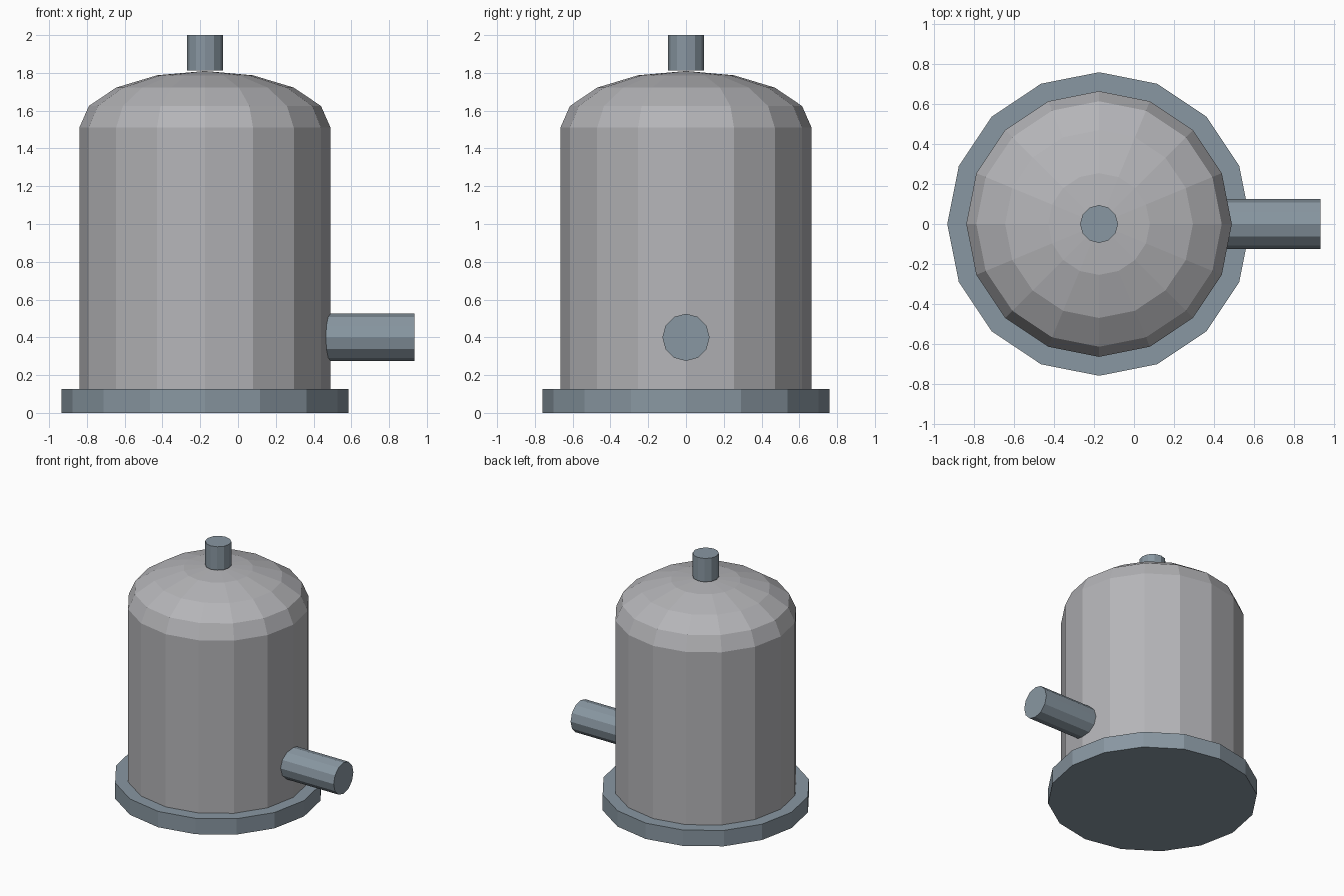
import bpy, bmesh, math
from mathutils import Matrix

if "Cube" in bpy.data.objects:
    bpy.data.objects.remove(bpy.data.objects["Cube"])

CX = -0.175  # vertical axis of the tank


def material(name, rgb):
    m = bpy.data.materials.new(name)
    m.diffuse_color = (*rgb, 1.0)
    m.use_nodes = True
    m.node_tree.nodes["Principled BSDF"].inputs["Base Color"].default_value = m.diffuse_color
    return m


GREY = material("light_grey_metal", (0.46, 0.46, 0.48))
BLUE = material("blue_grey_metal", (0.25, 0.31, 0.36))


def lathe(name, profile, sides, mat, matrix):
    """Revolve (radius, height) points around z; zero radius makes a tip, open ends are capped."""
    bm = bmesh.new()
    rings = []
    for r, z in profile:
        if r == 0:
            rings.append([bm.verts.new((0, 0, z))] * sides)
        else:
            rings.append([bm.verts.new((r * math.cos(math.tau * i / sides),
                                        r * math.sin(math.tau * i / sides), z))
                          for i in range(sides)])
    for a, b in zip(rings, rings[1:]):
        for i in range(sides):
            j = (i + 1) % sides
            quad = [a[i], a[j], b[j], b[i]]
            bm.faces.new(list(dict.fromkeys(quad)))
    if profile[0][0] > 0:
        bm.faces.new(rings[0][::-1])
    if profile[-1][0] > 0:
        bm.faces.new(rings[-1])
    bmesh.ops.recalc_face_normals(bm, faces=bm.faces[:])
    mesh = bpy.data.meshes.new(name)
    bm.to_mesh(mesh)
    bm.free()
    mesh.materials.append(mat)
    obj = bpy.data.objects.new(name, mesh)
    obj.matrix_world = matrix
    bpy.context.collection.objects.link(obj)
    return obj


axis = Matrix.Translation((CX, 0, 0))

# Base flange
lathe("base_flange", [(0.76, 0), (0.76, 0.127)], 16, BLUE, axis)

# Tank wall with flattened dome; its floor sits just inside the flange
R, WALL_TOP, DOME_H = 0.665, 1.51, 0.3
dome = [(R * math.cos(math.radians(a)), WALL_TOP + DOME_H * math.sin(math.radians(a)))
        for a in (0, 22.5, 45, 67.5)]
lathe("tank_body", [(R, 0.004)] + dome + [(0, WALL_TOP + DOME_H)], 16, GREY, axis)

# Top stub
lathe("top_stub", [(0.095, 1.812), (0.095, 2.0)], 12, BLUE, axis)

# Side outlet pipe pointing to +x
lathe("outlet_pipe", [(0.125, 0.42), (0.125, 0.935)], 12, BLUE,
      Matrix.Translation((0, 0, 0.4)) @ Matrix.Rotation(math.pi / 2, 4, 'Y'))
